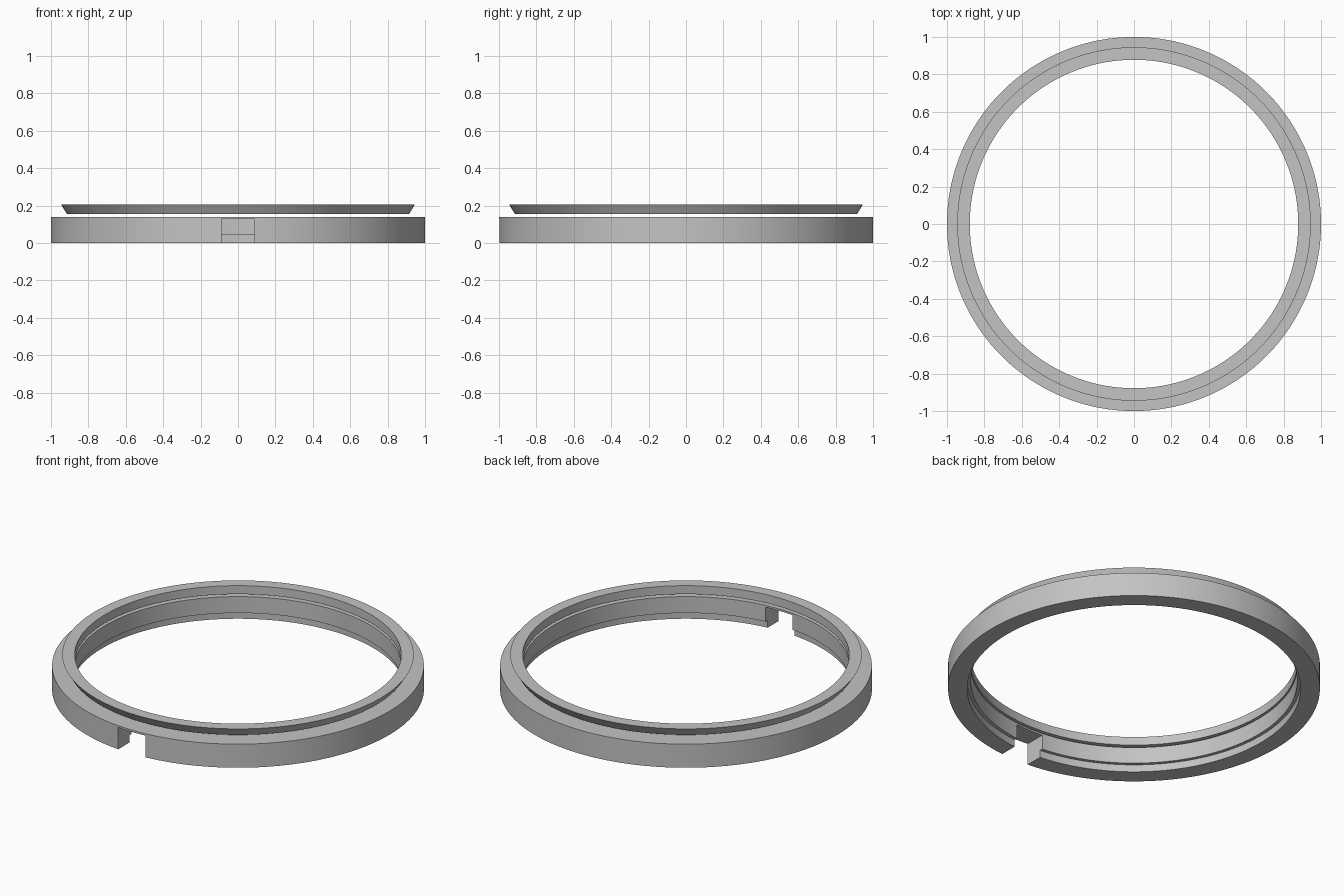
import bpy, bmesh, math

cube = bpy.data.objects.get("Cube")
if cube:
    bpy.data.objects.remove(cube, do_unlink=True)

SEGMENTS = 180

grey = bpy.data.materials.new("plain grey")
grey.use_nodes = True
colour = (0.55, 0.55, 0.55, 1)
grey.diffuse_color = colour
grey.node_tree.nodes["Principled BSDF"].inputs["Base Color"].default_value = colour


def add_object(name, bm):
    bmesh.ops.recalc_face_normals(bm, faces=bm.faces)
    mesh = bpy.data.meshes.new(name)
    bm.to_mesh(mesh)
    bm.free()
    mesh.materials.append(grey)
    obj = bpy.data.objects.new(name, mesh)
    bpy.context.collection.objects.link(obj)
    return obj


def lathe(name, profile):
    """Turn a closed (radius, height) profile around z."""
    bm = bmesh.new()
    loops = []
    for i in range(SEGMENTS):
        a = 2 * math.pi * i / SEGMENTS
        loops.append([bm.verts.new((r * math.cos(a), r * math.sin(a), z))
                      for r, z in profile])
    n = len(profile)
    for i, loop in enumerate(loops):
        following = loops[(i + 1) % SEGMENTS]
        for j in range(n):
            k = (j + 1) % n
            bm.faces.new((loop[j], following[j], following[k], loop[k]))
    return add_object(name, bm)


# Lower band with a shallow recess around its bottom inside edge
base_ring = lathe("base_ring", [(1, 0), (1, 0.14), (0.878, 0.14),
                                (0.878, 0.043), (0.897, 0.043), (0.897, 0)])

# Separate bevelled ring held just above the band
top_ring = lathe("top_ring", [(0.914, 0.155), (0.945, 0.205),
                              (0.878, 0.205), (0.878, 0.155)])

# Notch through the front of the band, leaving a thin bridge on top
bm = bmesh.new()
bmesh.ops.create_cube(bm, size=1)
bmesh.ops.scale(bm, vec=(0.178, 0.4, 0.23), verts=bm.verts)
bmesh.ops.translate(bm, vec=(0, -0.95, 0.014), verts=bm.verts)
notch_cutter = add_object("notch_cutter", bm)
notch_cutter.hide_render = True
notch_cutter.hide_viewport = True

cut = base_ring.modifiers.new("notch", "BOOLEAN")
cut.operation = "DIFFERENCE"
cut.solver = "EXACT"
cut.object = notch_cutter

# Apply the cut, then drop the helper
bpy.context.view_layer.update()
result = bpy.data.meshes.new_from_object(
    base_ring.evaluated_get(bpy.context.evaluated_depsgraph_get()))
base_ring.modifiers.clear()
base_ring.data = result
bpy.data.objects.remove(notch_cutter, do_unlink=True)

# Smooth round walls with crisp corners
bpy.ops.object.select_all(action="DESELECT")
for ring in (base_ring, top_ring):
    ring.select_set(True)
bpy.context.view_layer.objects.active = base_ring
bpy.ops.object.shade_smooth_by_angle(angle=math.radians(25))
